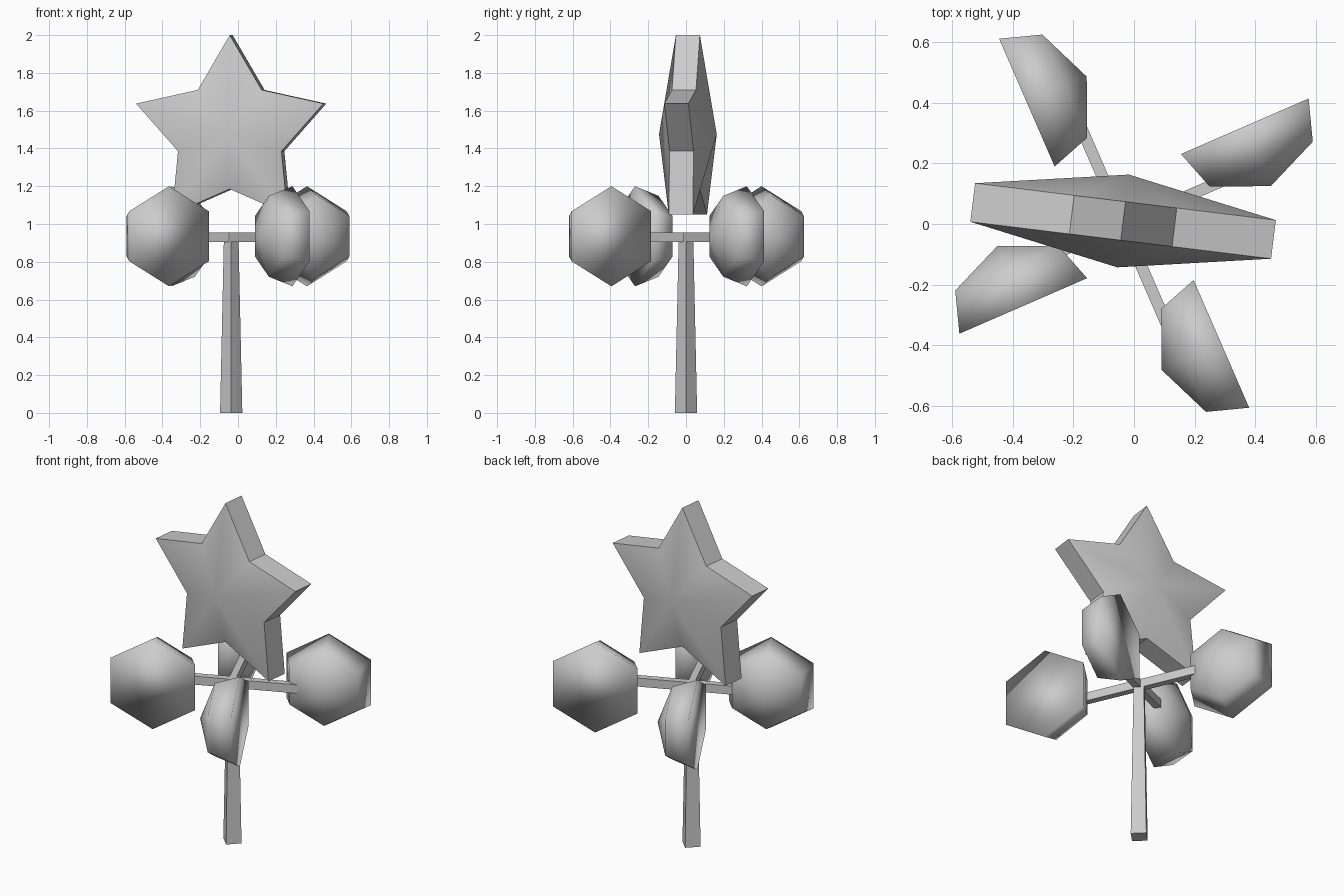
import bpy, bmesh, math
from mathutils import Matrix, Vector

if "Cube" in bpy.data.objects:
    bpy.data.objects.remove(bpy.data.objects["Cube"])

AXIS = -0.036           # x of the pole
ARM = math.radians(23.5)  # heading of the cross arms


def make(name, bm, matrix):
    bmesh.ops.recalc_face_normals(bm, faces=bm.faces)
    me = bpy.data.meshes.new(name)
    bm.to_mesh(me)
    bm.free()
    ob = bpy.data.objects.new(name, me)
    ob.matrix_world = matrix
    bpy.context.collection.objects.link(ob)
    return ob


def smooth(ob, degrees):
    bpy.ops.object.select_all(action='DESELECT')
    ob.select_set(True)
    bpy.context.view_layer.objects.active = ob
    bpy.ops.object.shade_smooth_by_angle(angle=math.radians(degrees))


def ring(bm, n, radii, height, start=0.0):
    """Ring of points in local XY, radii cycling, at local z = height."""
    pts = []
    for i in range(n):
        a = start + 2 * math.pi * i / n
        r = radii[i % len(radii)]
        pts.append(bm.verts.new((r * math.cos(a), r * math.sin(a), height)))
    return pts


def bridge(bm, a, b):
    n = len(a)
    for i in range(n):
        bm.faces.new((a[i], a[(i + 1) % n], b[(i + 1) % n], b[i]))


def fan(bm, a, tip):
    for i in range(len(a)):
        bm.faces.new((a[i], a[(i + 1) % len(a)], tip))


# Tapered four-sided pole
bm = bmesh.new()
bmesh.ops.create_cone(bm, cap_ends=True, segments=4, radius1=0.059,
                      radius2=0.038, depth=0.955)
# align corners with the x and y axes
corner = max(bm.verts, key=lambda v: v.co.z).co
turn = -math.atan2(corner.y, corner.x)
bmesh.ops.rotate(bm, verts=bm.verts, matrix=Matrix.Rotation(turn, 3, 'Z'))
make("pole", bm, Matrix.Translation((AXIS, 0, 0.4775)))

# Two crossed arms
for i in range(2):
    bm = bmesh.new()
    bmesh.ops.create_cube(bm, size=1)
    bmesh.ops.scale(bm, vec=(0.74, 0.038, 0.05), verts=bm.verts)
    make(f"cross_arm_{i + 1}", bm, Matrix.Translation((AXIS, 0, 0.931))
         @ Matrix.Rotation(ARM + i * math.pi / 2, 4, 'Z'))

# Hexagonal half-dome lamps: centre of flat side, dome heading in quarter turns
lamps = [(0.365, 0.322, -1), (-0.353, 0.400, 0),
         (-0.365, -0.270, 1), (0.288, -0.395, 2)]
for k, (x, y, q) in enumerate(lamps):
    bm = bmesh.new()
    rim = ring(bm, 6, [0.265], 0)
    mid = ring(bm, 6, [0.214], 0.136)
    bridge(bm, rim, mid)
    fan(bm, mid, bm.verts.new((0, 0, 0.215)))
    bm.faces.new(rim)
    # local z (dome) -> heading, local x (hexagon point) -> up
    heading = ARM + q * math.pi / 2
    d = Vector((math.cos(heading), math.sin(heading), 0))
    up = Vector((0, 0, 1))
    rot = Matrix((up, d.cross(up), d)).transposed().to_4x4()
    ob = make(f"lamp_{k + 1}", bm, Matrix.Translation((x, y, 0.935)) @ rot)
    smooth(ob, 180)

# Five-pointed star with raised centres front and back
bm = bmesh.new()
front = ring(bm, 10, [0.525, 0.29], 0.064, math.pi / 2)
back = ring(bm, 10, [0.525, 0.29], -0.064, math.pi / 2)
bridge(bm, front, back)
fan(bm, front, bm.verts.new((0, 0, 0.154)))
fan(bm, back, bm.verts.new((0, 0, -0.154)))
star = make("star", bm, Matrix.Translation((AXIS, 0.01, 1.475))
            @ Matrix.Rotation(math.radians(-7), 4, 'Z')
            @ Matrix.Rotation(math.pi / 2, 4, 'X'))
smooth(star, 40)
